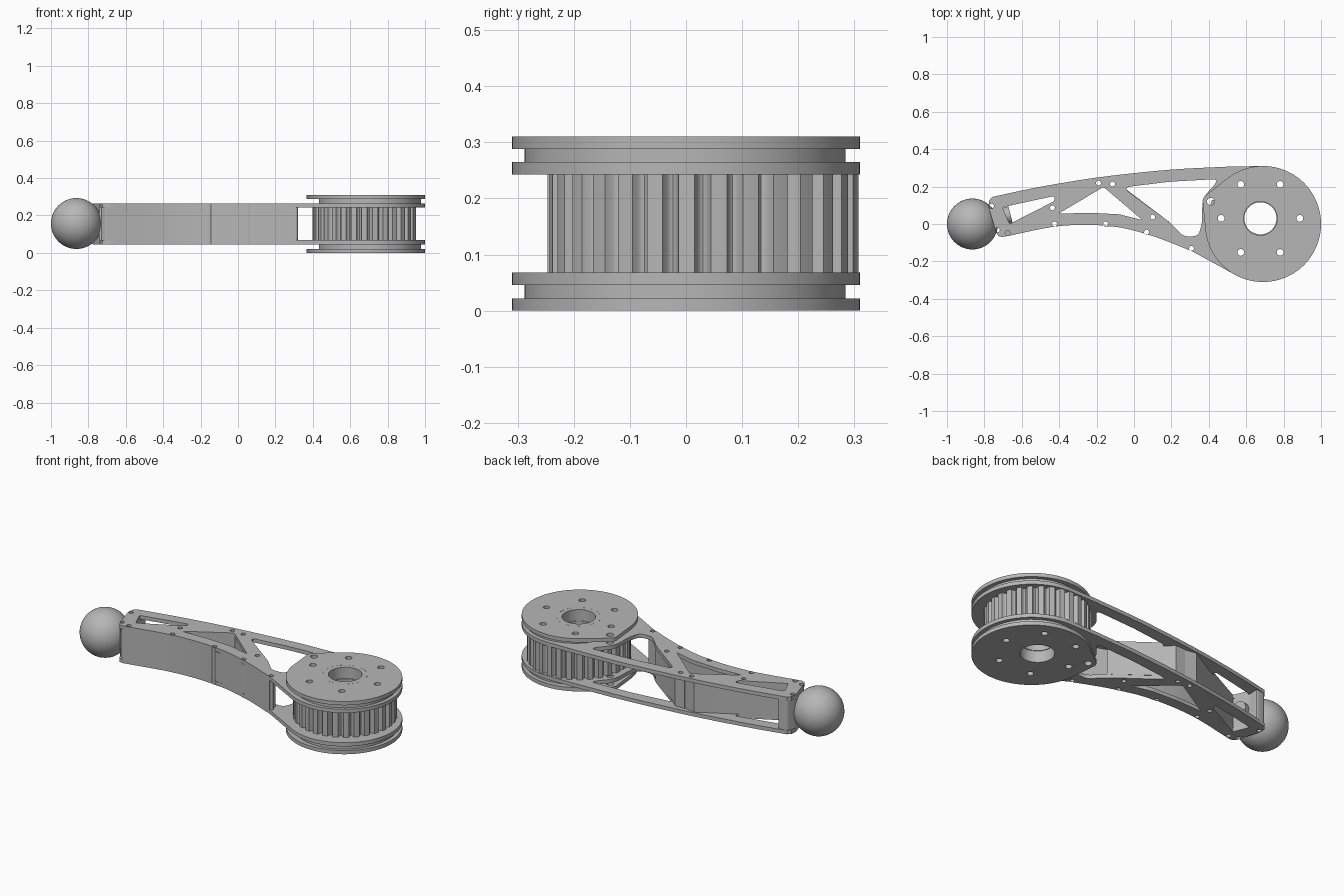
import bpy, bmesh, math
from mathutils import Vector
from mathutils.geometry import convex_hull_2d

cube = bpy.data.objects.get("Cube")
if cube:
    bpy.data.objects.remove(cube)

grey = bpy.data.materials.new("plain grey")
grey.use_nodes = True
COLOUR = (0.47, 0.47, 0.47, 1)
grey.diffuse_color = COLOUR
grey.node_tree.nodes["Principled BSDF"].inputs["Base Color"].default_value = COLOUR


def finish(obj):
    obj.data.materials.clear()
    obj.data.materials.append(grey)
    bpy.ops.object.select_all(action='DESELECT')
    obj.select_set(True)
    bpy.context.view_layer.objects.active = obj
    bpy.ops.object.shade_smooth_by_angle(angle=math.radians(30))
    return obj


def arc(centre, rx, ry=None, start=0, end=360, n=24):
    """Points on an arc; a full turn leaves out the repeated last point."""
    ry = ry or rx
    steps = n if abs(end - start) >= 360 else n - 1
    angles = [math.radians(start + (end - start) * i / steps) for i in range(n)]
    return [(centre[0] + rx * math.cos(a), centre[1] + ry * math.sin(a)) for a in angles]


def smooth(points, n=6):
    """Smooth path through a few points."""
    p = [Vector(q) for q in points]
    p = [2 * p[0] - p[1]] + p + [2 * p[-1] - p[-2]]
    out = []
    for a, b, c, d in zip(p, p[1:], p[2:], p[3:]):
        for i in range(n):
            t = i / n
            out.append((2 * b + (c - a) * t + (2 * a - 5 * b + 4 * c - d) * t**2
                        + (3 * b - a - 3 * c + d) * t**3) / 2)
    return out + [p[-2]]


def rounded(points, r=0.012, n=4):
    """Closed loop with small rounded corners."""
    p = [Vector(q) for q in points]
    out = []
    for i, b in enumerate(p):
        a, c = p[i - 1], p[(i + 1) % len(p)]
        s = b + (a - b).normalized() * min(r, (a - b).length * .45)
        e = b + (c - b).normalized() * min(r, (c - b).length * .45)
        for k in range(n + 1):
            t = k / n
            out.append(s * (1 - t)**2 + b * 2 * t * (1 - t) + e * t * t)
    return out


def slab(name, loops, z0, z1):
    """Flat part: the first loop is the outline, the rest are holes."""
    curve = bpy.data.curves.new(name, 'CURVE')
    curve.dimensions = '2D'
    curve.fill_mode = 'BOTH'
    curve.extrude = (z1 - z0) / 2
    for loop in loops:
        spline = curve.splines.new('POLY')
        spline.points.add(len(loop) - 1)
        for point, q in zip(spline.points, loop):
            point.co = (q[0], q[1], 0, 1)
        spline.use_cyclic_u = True
    source = bpy.data.objects.new(name + " curve", curve)
    bpy.context.collection.objects.link(source)
    bpy.context.view_layer.update()
    graph = bpy.context.evaluated_depsgraph_get()
    mesh = bpy.data.meshes.new_from_object(source.evaluated_get(graph))
    bpy.data.objects.remove(source)
    bm = bmesh.new()
    bm.from_mesh(mesh)
    bmesh.ops.remove_doubles(bm, verts=bm.verts, dist=0.0001)
    bmesh.ops.translate(bm, verts=bm.verts, vec=(0, 0, (z0 + z1) / 2))
    bmesh.ops.recalc_face_normals(bm, faces=bm.faces)
    bm.to_mesh(mesh)
    bm.free()
    mesh.name = name
    obj = bpy.data.objects.new(name, mesh)
    bpy.context.collection.objects.link(obj)
    return finish(obj)


HUB, DISC, EAR = (.676, .03), (.69, 0), (.41, .12)
R = .31
bore = arc(HUB, .09, n=48)
hub_bolts = [arc(c, .018) for c in arc(HUB, .21, n=6)]
ear_hole = arc(EAR, .02)


def bolt(x, y):
    return arc((x, y), .013, n=16)


# Arm plates: curved outline merging into the round end, with truss windows
back_edge = smooth([(-.757, .145), (-.505, .198), (-.185, .25), (.19, .29), (.51, .307)])
front_edge = smooth([(.307, -.144), (.083, -.059), (-.131, -.011), (-.398, -.011), (-.703, -.07)])
outline = (back_edge + arc(DISC, R, start=90, end=-118, n=60) + front_edge
           + [(-.725, -.065), (-.74, -.035), (-.778, .09), (-.775, .125)])
small_window = rounded([(-.703, .09), (-.425, .15), (-.425, .123), (-.666, 0)])
middle_window = rounded([(-.404, .055), (-.163, .198), (.045, .021), (-.08, .052), (-.24, .06)])
large_window = rounded([(-.04, .198), (.19, .226), (.44, .24), (.44, .22), (.377, .15), (.364, .1),
                        (.365, .01), (.345, -.064), (.265, -.068), (.19, .01), (-.04, .18)], .03)
front_bolts = [bolt(-.425, 0), bolt(-.152, 0), bolt(.067, -.043), bolt(.307, -.13)]
diagonal_bolts = [bolt(-.436, .086), bolt(-.19, .219)]
strut_bolts = [bolt(-.115, .214), bolt(.1, .037)]
end_bolts = [bolt(-.762, .096), bolt(-.73, -.032)]
all_bolts = front_bolts + diagonal_bolts + strut_bolts + end_bolts + [bolt(-.676, -.048)]
windows = [small_window, middle_window, large_window]
for name, z in (("lower", .046), ("upper", .243)):
    slab(name + "_arm_plate", [outline, bore, ear_hole] + windows + hub_bolts + all_bolts, z, z + .022)

# Walls between the arm plates
LOW, HIGH = .067, .244
inner_edge = [(p[0], p[1] + .055) for p in reversed(front_edge)]
slab("front_wall", [list(front_edge) + inner_edge] + front_bolts, LOW, HIGH)
slab("diagonal_wall", [[(-.666, 0), (-.425, .123), (-.22, .238), (-.15, .225), (-.163, .198),
                        (-.404, .055), (-.5, .02)]] + diagonal_bolts, LOW, HIGH)
slab("strut_wall", [[(-.15, .23), (-.09, .23), (-.035, .18), (.19, .01), (.12, -.01),
                     (.04, .03), (-.16, .2)]] + strut_bolts, LOW, HIGH)
slab("end_wall", [rounded([(-.757, .145), (-.778, .09), (-.74, -.035), (-.703, -.07),
                           (-.666, 0), (-.703, .09), (-.7, .15)])] + end_bolts, LOW, HIGH)

# Toothed pulley between the plates
TEETH, STEPS = 30, 12
teeth = []
for i in range(TEETH * STEPS):
    a = math.tau * i / (TEETH * STEPS)
    r = .277 - .022 * max(0, math.cos(TEETH * a)) ** .6
    teeth.append((HUB[0] + r * math.cos(a), HUB[1] + r * math.sin(a)))
slab("toothed_pulley", [teeth, arc(HUB, .086, n=48)] + hub_bolts, LOW, HIGH)

# Spacer discs and outer covers, each cover with a small bolted ear
spacer = arc((.705, -.002), .273, .286, n=72)
points = [Vector(p) for p in arc(DISC, R, n=96) + arc(EAR, .043, n=32)]
cover = [points[i] for i in convex_hull_2d(points)]
for name, z_spacer, z_cover in (("lower", .022, 0), ("upper", .265, .288)):
    slab(name + "_spacer", [spacer, bore] + hub_bolts, z_spacer, z_spacer + .024)
    slab(name + "_cover", [cover, bore, ear_hole] + hub_bolts, z_cover, z_cover + .022)

# Ring of fine marks around the bearing
for i, c in enumerate(arc(HUB, .118, n=32)):
    a = math.tau * i / 32
    u, v = Vector((math.cos(a), math.sin(a))) * .002, Vector((-math.sin(a), math.cos(a))) * .006
    c = Vector(c)
    slab("bearing_mark", [[c - u - v, c + u - v, c + u + v, c - u + v]], .309, .3105)

# Ball foot with its stud and nut
FOOT = Vector((-.864, 0, .157))
AXIS = Vector((.97, .24, 0)).normalized()
bpy.ops.mesh.primitive_uv_sphere_add(segments=64, ring_count=32, radius=.136, location=FOOT)
foot = bpy.context.object
foot.name = "ball_foot"
finish(foot)
for name, radius, start, end in (("foot_stud", .035, .1, .2), ("stud_nut", .045, .165, .21)):
    bpy.ops.mesh.primitive_cylinder_add(vertices=32, radius=radius, depth=end - start,
                                        location=FOOT + AXIS * (start + end) / 2)
    part = bpy.context.object
    part.name = name
    part.rotation_euler = AXIS.to_track_quat('Z', 'Y').to_euler()
    finish(part)
